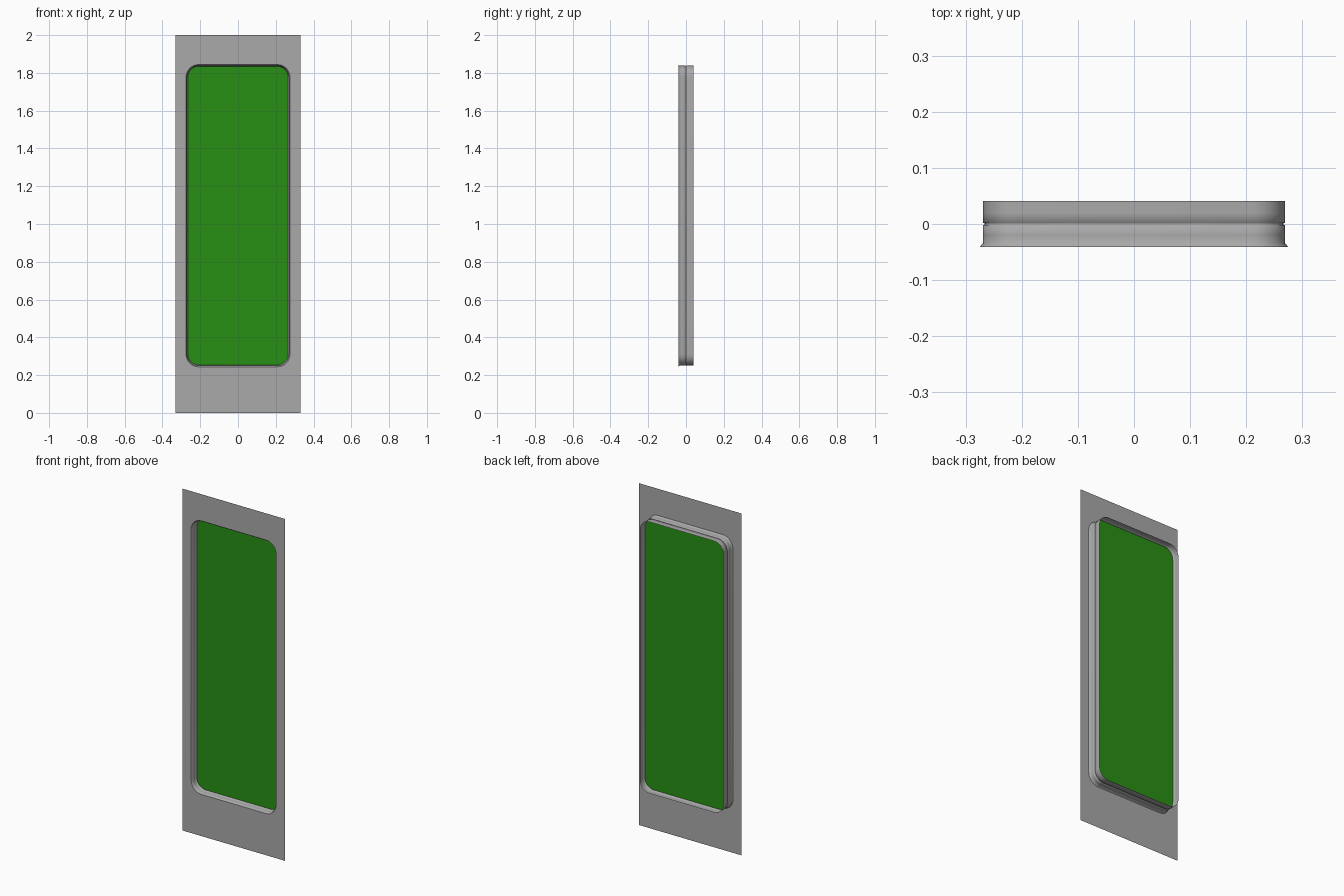
import bpy
import bmesh
import math

cube = bpy.data.objects.get("Cube")
if cube:
    bpy.data.objects.remove(cube, do_unlink=True)

FRONT, BACK = -0.041, 0.041
HALF_W, HALF_H, MID_Z = 0.269, 0.794, 1.044
RADIUS, STEPS = 0.06, 8


def make_material(name, rgb):
    mat = bpy.data.materials.new(name)
    mat.use_nodes = True
    mat.diffuse_color = (*rgb, 1)
    mat.node_tree.nodes["Principled BSDF"].inputs["Base Color"].default_value = (*rgb, 1)
    return mat


def add_object(name, bm, mat, smooth=False):
    mesh = bpy.data.meshes.new(name)
    for face in bm.faces:
        face.smooth = smooth
    bm.to_mesh(mesh)
    bm.free()
    mesh.materials.append(mat)
    obj = bpy.data.objects.new(name, mesh)
    bpy.context.collection.objects.link(obj)
    return obj


def rounded_loop(bm, y, grow=0.0):
    """Rounded rectangle of vertices in the upright plane at depth y."""
    verts = []
    for quarter, (sx, sz) in enumerate([(1, 1), (-1, 1), (-1, -1), (1, -1)]):
        for i in range(STEPS + 1):
            a = (quarter + i / STEPS) * math.pi / 2
            r = RADIUS + grow
            verts.append(bm.verts.new((sx * (HALF_W - RADIUS) + r * math.cos(a), y,
                                       MID_Z + sz * (HALF_H - RADIUS) + r * math.sin(a))))
    return verts


def close_edges(bm, verts):
    return [bm.edges.new((v, verts[i - 1])) for i, v in enumerate(verts)]


grey = make_material("grey metal", (0.4, 0.4, 0.4))
green = make_material("green panel", (0.022, 0.28, 0.007))

# Flat face plate with a rounded opening
bm = bmesh.new()
corners = [bm.verts.new((x, FRONT, z))
           for x, z in [(-0.332, 0), (0.332, 0), (0.332, 2), (-0.332, 2)]]
edges = close_edges(bm, corners) + close_edges(bm, rounded_loop(bm, FRONT, 0.006))
bmesh.ops.triangle_fill(bm, edges=edges, use_beauty=True, normal=(0, -1, 0))
add_object("face_plate", bm, grey)

# Rim around the opening: flared front lip and a fine seam at mid depth
bm = bmesh.new()
profile = [(FRONT, 0.006), (-0.034, 0), (-0.02, 0), (-0.002, 0), (0, -0.004),
           (0.002, 0), (0.02, 0), (BACK, 0)]
loops = [rounded_loop(bm, y, grow) for y, grow in profile]
for a, b in zip(loops, loops[1:]):
    for i in range(len(a)):
        bm.faces.new((a[i - 1], a[i], b[i], b[i - 1]))
bmesh.ops.recalc_face_normals(bm, faces=bm.faces)
add_object("opening_rim", bm, grey, smooth=True)

# Panel set halfway back inside the rim
bm = bmesh.new()
bm.faces.new(reversed(rounded_loop(bm, 0, -0.003)))
panel = add_object("inset_panel", bm, green)
